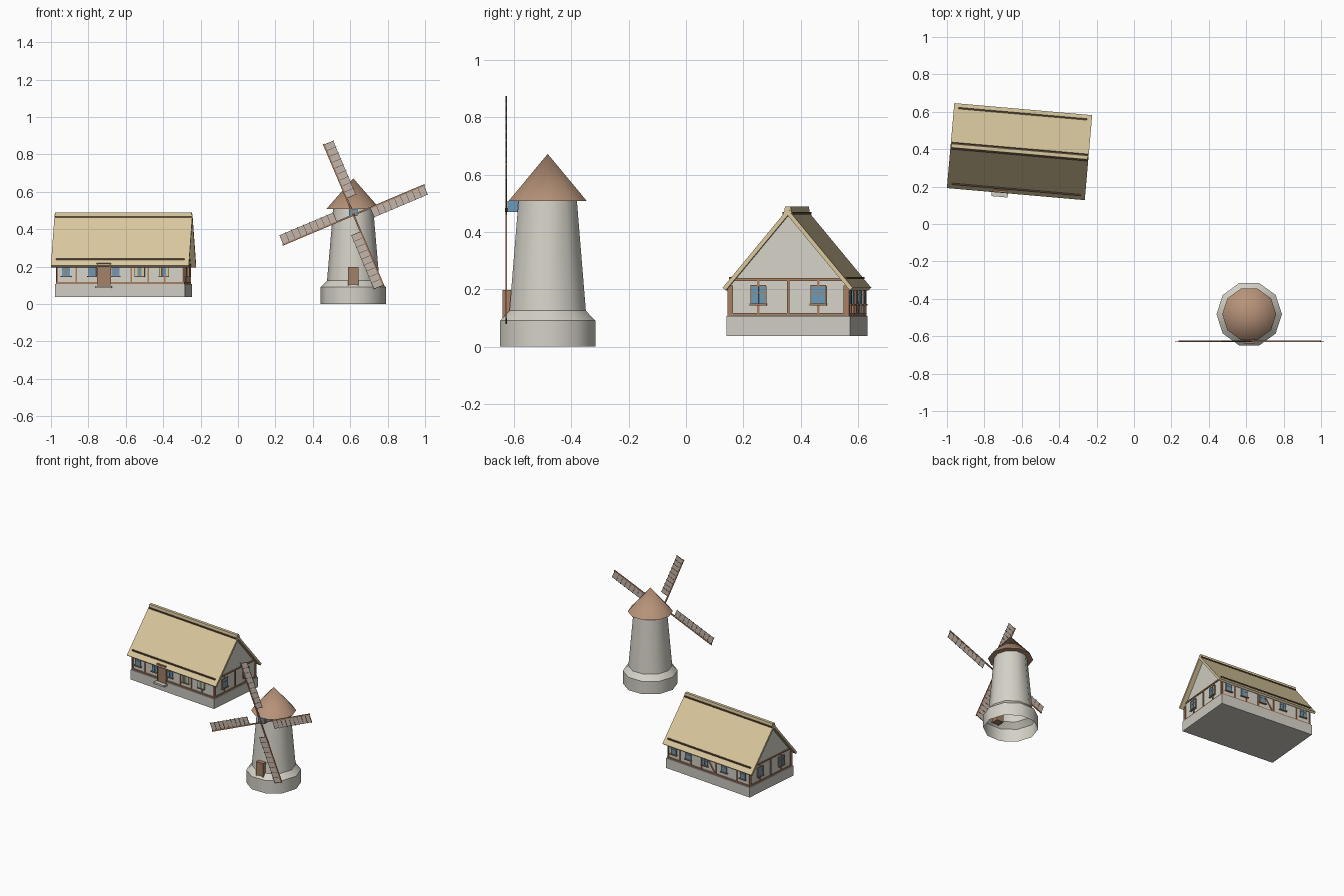
import bpy, bmesh, math
from mathutils import Matrix, Vector

old = bpy.data.objects.get("Cube")
if old:
    bpy.data.objects.remove(old)


def material(name, *rgb):
    m = bpy.data.materials.new(name)
    m.use_nodes = True
    m.diffuse_color = (*rgb, 1)
    m.node_tree.nodes["Principled BSDF"].inputs["Base Color"].default_value = (*rgb, 1)
    return m


plaster = material("plaster", .66, .64, .57)
stone = material("stone", .62, .60, .54)
thatch = material("thatch", .70, .58, .34)
shingle = material("shingle", .47, .29, .19)
timber = material("timber", .40, .21, .12)
dark_wood = material("dark wood", .12, .07, .04)
door_wood = material("door wood", .36, .22, .14)
glass = material("glass", .15, .32, .48)
sailcloth = material("sailcloth", .55, .47, .41)

HOUSE = Matrix.Translation((-.612, .387, 0)) @ Matrix.Rotation(math.radians(-5), 4, 'Z')
MILL = Matrix.Translation((.616, -.4825, 0))


def finish(name, bm, mat, matrix):
    bmesh.ops.recalc_face_normals(bm, faces=bm.faces)
    mesh = bpy.data.meshes.new(name)
    bm.to_mesh(mesh)
    bm.free()
    mesh.materials.append(mat)
    ob = bpy.data.objects.new(name, mesh)
    bpy.context.collection.objects.link(ob)
    ob.matrix_world = matrix
    return ob


def boxes(name, mat, matrix, items):
    """One object from boxes given as (centre, size, optional tilt about y)."""
    bm = bmesh.new()
    for centre, size, *tilt in items:
        rot = Matrix.Rotation(tilt[0] if tilt else 0, 4, 'Y')
        m = Matrix.Translation(centre) @ rot @ Matrix.Diagonal((*size, 1))
        bmesh.ops.create_cube(bm, size=1, matrix=m)
    return finish(name, bm, mat, matrix)


def prism(name, mat, matrix, profile, half):
    """Extrude a y-z profile along x."""
    bm = bmesh.new()
    face = bm.faces.new([bm.verts.new((-half, y, z)) for y, z in profile])
    geom = bmesh.ops.extrude_face_region(bm, geom=[face])["geom"]
    bmesh.ops.translate(bm, vec=(2 * half, 0, 0),
                        verts=[g for g in geom if isinstance(g, bmesh.types.BMVert)])
    return finish(name, bm, mat, matrix)


def lathe(name, mat, matrix, profile, sides=10):
    bm = bmesh.new()
    pts = [bm.verts.new((r, 0, z)) for r, z in profile]
    edges = [bm.edges.new(p) for p in zip(pts, pts[1:])]
    bmesh.ops.spin(bm, geom=pts + edges, cent=(0, 0, 0), axis=(0, 0, 1),
                   angle=math.tau, steps=sides, use_duplicate=False)
    bmesh.ops.remove_doubles(bm, verts=bm.verts, dist=.0005)
    ob = finish(name, bm, mat, matrix)
    bpy.ops.object.select_all(action='DESELECT')
    ob.select_set(True)
    bpy.context.view_layer.objects.active = ob
    bpy.ops.object.shade_smooth_by_angle(angle=math.radians(38))
    return ob


# House body: plinth, gabled walls and thatched roof
L, W = .338, .207
boxes("plinth", stone, HOUSE, [((0, 0, .072), (.696, .434, .07))])
prism("house_walls", plaster, HOUSE,
      [(-W, .1), (W, .1), (W, .215), (0, .465), (-W, .215)], L)
prism("thatched_roof", thatch, HOUSE,
      [(-.228, .205), (0, .48), (.228, .205), (.217, .196), (0, .457), (-.217, .196)], .37)
prism("ridge_cap", thatch, HOUSE,
      [(-.014, .46), (-.01, .488), (.01, .488), (.014, .46)], .366)
poles = []
for s in (-1, 1):
    poles += [((0, s * .203, .239), (.69, .008, .008)),
              ((0, s * .016, .465), (.73, .006, .008))]
boxes("roof_poles", dark_wood, HOUSE, poles)

# Timber framing on long walls and gables
frame = []
for s in (-1, 1):
    for z in (.112, .207):
        frame.append(((0, s * W, z), (2 * L + .01, .012, .009)))
    for x in (-L, -.235, -.06, .06, .15, .24, L):
        frame.append(((x, s * W, .155), (.008, .012, .1)))
    for z, width in ((.112, 2 * W), (.234, .385)):
        frame.append(((s * L, 0, z), (.012, width, .009)))
    frame.append(((s * L, 0, .172), (.014, .008, .124)))
    for y in (-.105, .105):
        frame.append(((s * L, y, .172), (.01, .008, .124)))
    for y in (-.198, .198):
        frame.append(((s * L, y, .16), (.012, .009, .105)))
frame.append(((-.02, W, .16), (.008, .011, .11), .6))
boxes("timber_frame", timber, HOUSE, frame)

# Windows with sills, crossbars and pale shutters
panes, trims, shutters = [], [], []
front = [(x, -1) for x in (-.29, -.15, -.025, .105, .235)]
back = [(x, 1) for x in (-.285, -.13, .03, .17, .29)]
for x, s in front + back:
    y = s * W
    panes.append(((x, y, .175), (.044, .014, .054)))
    trims += [((x, y, .146), (.056, .026, .006)), ((x, y, .175), (.003, .017, .054)),
              ((x, y, .182), (.044, .017, .003))]
    if s < 0 and x > .05:
        shutters += [((x + d, y, .175), (.016, .018, .056)) for d in (-.019, .019)]
for s in (-1, 1):
    for y in (-.105, .105):
        panes.append(((s * L, y, .18), (.014, .05, .064)))
        trims += [((s * L, y, .147), (.026, .06, .006)), ((s * L, y, .212), (.018, .054, .004)),
                  ((s * L, y, .18), (.017, .003, .064)), ((s * L, y, .188), (.017, .05, .003))]
        trims += [((s * L, y + d, .18), (.018, .004, .064)) for d in (-.026, .026)]
boxes("house_windows", glass, HOUSE, panes)
boxes("window_trim", timber, HOUSE, trims)
boxes("shutters", thatch, HOUSE, shutters)

# House door and step
boxes("house_door", door_wood, HOUSE, [((-.086, -W - .002, .155), (.062, .024, .12))])
boxes("house_door_frame", timber, HOUSE,
      [((-.086 + d, -W - .002, .155), (.006, .03, .122)) for d in (-.034, .034)]
      + [((-.086, -W - .002, .216), (.076, .034, .007))])
boxes("door_step", stone, HOUSE, [((-.086, -.225, .09), (.088, .05, .012))])

# Windmill tower (open underneath) and cone roof
lathe("mill_tower", plaster, MILL,
      [(.175, 0), (.175, .09), (.14, .125), (.107, .51)])
lathe("mill_roof", shingle, MILL, [(.1, .507), (.144, .507), (0, .672)])

# Mill door and window
boxes("mill_door", door_wood, MILL, [((0, -.128, .147), (.046, .05, .094))])
boxes("mill_door_frame", timber, MILL,
      [((d, -.13, .147), (.006, .054, .096)) for d in (-.025, .025)]
      + [((0, -.13, .195), (.056, .054, .006))])
boxes("mill_window", glass, MILL, [((0, -.118, .488), (.045, .046, .038))])

# Four sails around a hub
HUB = Vector((.618, -.627, .476))
boxes("hub_shaft", dark_wood, Matrix.Translation(HUB),
      [((0, .03, 0), (.014, .07, .014))])
for k in range(4):
    spin = Matrix.Translation(HUB) @ Matrix.Rotation(-math.radians(22.9 + 90 * k), 4, 'Y')
    boxes(f"sail_spar_{k + 1}", timber, spin, [((.206, 0, 0), (.412, .006, .009))])
    boxes(f"sail_cloth_{k + 1}", sailcloth, spin, [((.252, 0, -.029), (.31, .002, .05))])
    boxes(f"sail_rungs_{k + 1}", dark_wood, spin,
          [((.097 + i * .0344, 0, -.029), (.0025, .004, .056)) for i in range(10)])
